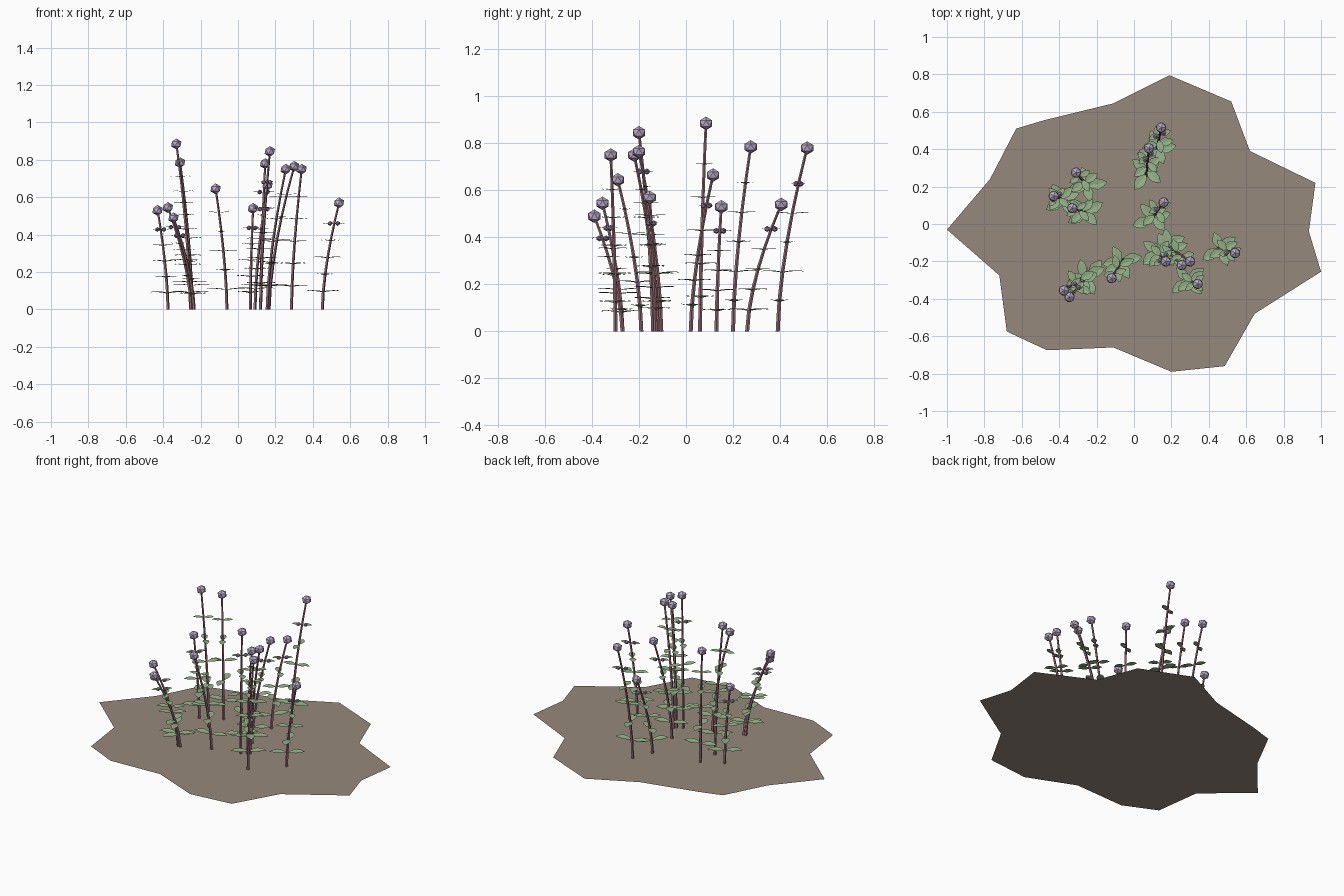
import bpy, bmesh, math, random
from mathutils import Vector, Matrix

if "Cube" in bpy.data.objects:
    bpy.data.objects.remove(bpy.data.objects["Cube"])

random.seed(4)

def material(name, col):
    m = bpy.data.materials.new(name)
    m.diffuse_color = (*col, 1)
    m.use_nodes = True
    m.node_tree.nodes["Principled BSDF"].inputs["Base Color"].default_value = m.diffuse_color
    return m

def finish(bm, name, mat):
    me = bpy.data.meshes.new(name)
    bm.to_mesh(me)
    bm.free()
    ob = bpy.data.objects.new(name, me)
    me.materials.append(mat)
    bpy.context.collection.objects.link(ob)

# each plant: base x, base y, head x, head y, head z, has side buds
PLANTS = [
    (.12, .39, .145, .515, .78, 1), (.065, .26, .08, .405, .54, 1),
    (-.245, .20, -.31, .275, .785, 0), (-.375, .13, -.43, .15, .53, 1),
    (-.255, .06, -.33, .085, .885, 0), (.09, .02, .158, .115, .665, 1),
    (.12, -.14, .17, -.20, .845, 1), (.155, -.12, .255, -.22, .75, 0),
    (.165, -.105, .30, -.20, .765, 0), (.285, -.30, .34, -.32, .75, 0),
    (.45, -.13, .54, -.155, .57, 1), (-.06, -.19, -.12, -.29, .645, 0),
    (-.25, -.27, -.375, -.355, .545, 1), (-.235, -.27, -.345, -.39, .49, 1),
]

def stem_point(p, t):
    k = t ** 1.6
    return Vector((p[0] + (p[2] - p[0]) * k, p[1] + (p[3] - p[1]) * k, p[4] * t))

def add_stem(bm, p, sides=5, steps=6):
    rings = []
    for i in range(steps + 1):
        t = i / steps
        c, r = stem_point(p, t), .009 - .003 * t
        rings.append([bm.verts.new(c + Vector((r * math.cos(a), r * math.sin(a), 0)))
                      for a in (math.tau * j / sides for j in range(sides))])
    for lo, hi in zip(rings, rings[1:]):
        for j in range(sides):
            k = (j + 1) % sides
            bm.faces.new((lo[j], lo[k], hi[k], hi[j]))
    bm.faces.new(rings[0][::-1])

# leaf stations: distance along, half width, rise (fractions of length)
LEAF = [(.22, .19, .05), (.5, .28, .08), (.78, .18, .09)]

def add_leaf(bm, origin, angle, length):
    rot = Matrix.Rotation(angle, 3, 'Z')
    def v(x, y, z):
        return bm.verts.new(origin + rot @ Vector((x, y, z)) * length)
    root, tip = v(0, 0, 0), v(1, 0, .06)
    rows = [(v(x, w, z + .02), v(x, 0, z - .01), v(x, -w, z + .02)) for x, w, z in LEAF]
    for s in (0, 2):
        strip = [(r[s], r[1]) for r in rows]
        faces = [(root, strip[0][1], strip[0][0])]
        faces += [(a[0], a[1], b[1], b[0]) for a, b in zip(strip, strip[1:])]
        faces += [(strip[-1][0], strip[-1][1], tip)]
        for f in faces:
            bm.faces.new(f if s == 0 else f[::-1])

def add_ball(bm, c, r):
    bmesh.ops.create_icosphere(bm, subdivisions=1, radius=r,
                               matrix=Matrix.Translation(c) @ Matrix.Diagonal((1, 1, .93, 1)))

stems, leaves, heads, buds = (bmesh.new() for _ in range(4))
for p in PLANTS:
    add_stem(stems, p)
    add_ball(heads, stem_point(p, 1), .031)
    turn = random.uniform(.3, .8)
    for n in range(5):
        # opposite leaf pairs, each crossing the one below
        t = .16 * (n + 1)
        c = stem_point(p, t)
        angle = turn + n * math.pi / 2 + random.uniform(-.25, .25)
        for a in (angle, angle + math.pi):
            add_leaf(leaves, c, a, .108 - .011 * n)
    if p[5]:
        for a in (turn, turn + math.pi):
            add_ball(buds, c + Vector((.023 * math.cos(a), .023 * math.sin(a), .004)), .014)

# ground patch
OUTLINE = [(-1, -.03), (-.72, -.275), (-.68, -.575), (-.465, -.675), (-.11, -.66),
           (.2, -.79), (.485, -.76), (.645, -.48), (1, -.255), (.935, -.04),
           (.97, .22), (.62, .39), (.52, .655), (.19, .795), (-.11, .645),
           (-.48, .555), (-.63, .51), (-.77, .24)]
ground = bmesh.new()
ground.faces.new([ground.verts.new((x, y, 0)) for x, y in OUTLINE])

lilac = material("lilac", (.50, .41, .57))
finish(ground, "soil_patch", material("soil", (.30, .25, .20)))
finish(stems, "stems", material("stem_red", (.34, .17, .21)))
finish(leaves, "leaves", material("leaf_green", (.30, .45, .25)))
finish(heads, "flower_heads", lilac)
finish(buds, "side_buds", material("bud_purple", (.36, .27, .42)))
